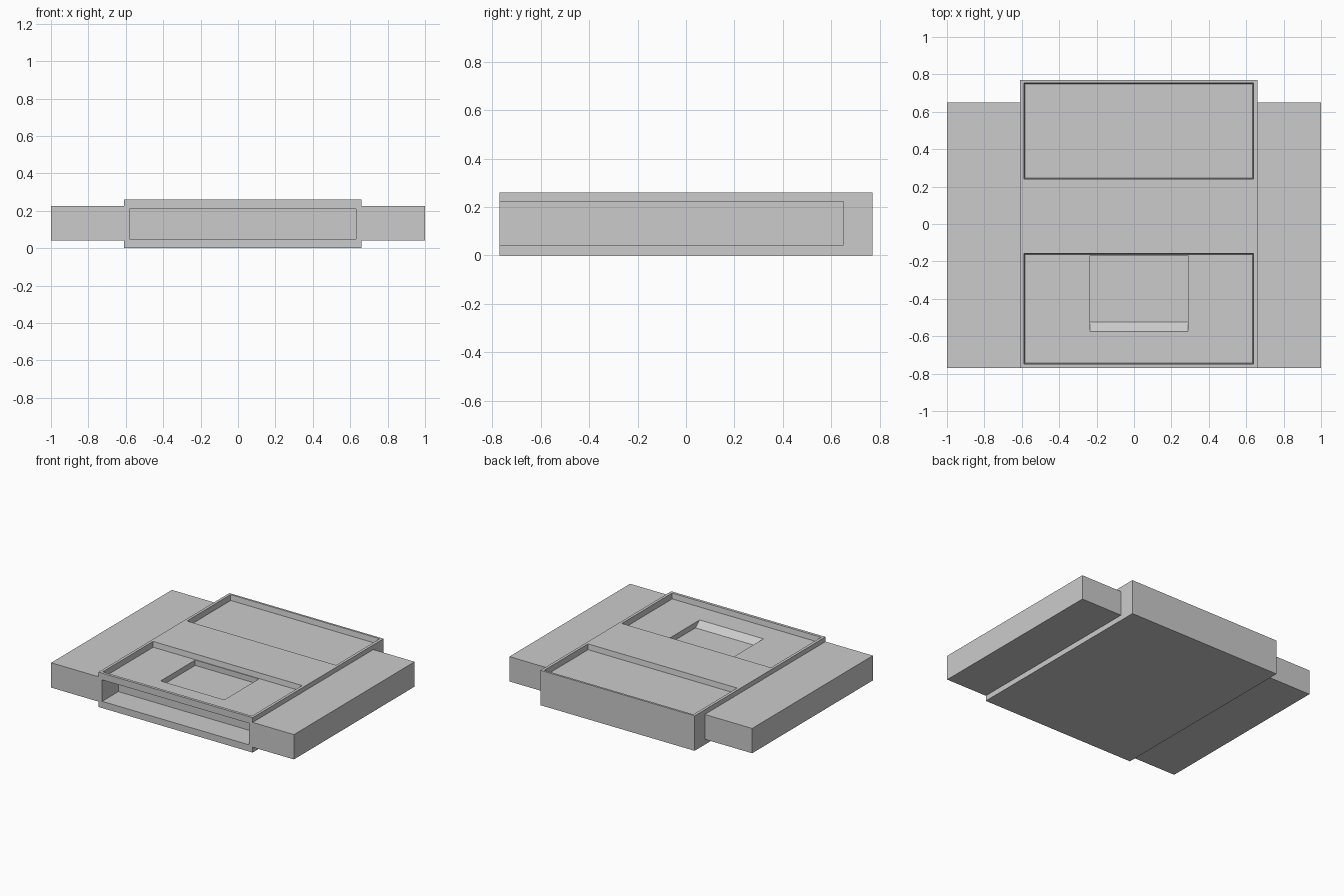
import bpy, bmesh

if "Cube" in bpy.data.objects:
    bpy.data.objects.remove(bpy.data.objects["Cube"])


def prism(name, profile, x0, x1, inset=0.0):
    """Extrude a (y, z) profile along x."""
    bm = bmesh.new()
    a = [bm.verts.new((x0, y, z)) for y, z in profile]
    b = [bm.verts.new((x1, y, z)) for y, z in profile]
    bm.faces.new(a)
    bm.faces.new(b)
    n = len(profile)
    for i in range(n):
        j = (i + 1) % n
        bm.faces.new((a[i], a[j], b[j], b[i]))
    # Narrow the lower end for slightly drafted pockets
    if inset:
        cx = (x0 + x1) / 2
        cy = sum(p[0] for p in profile) / n
        zmin = min(p[1] for p in profile)
        for v in bm.verts:
            if abs(v.co.z - zmin) < 1e-6:
                v.co.x += inset if v.co.x < cx else -inset
                v.co.y += inset if v.co.y < cy else -inset
    bmesh.ops.recalc_face_normals(bm, faces=bm.faces)
    mesh = bpy.data.meshes.new(name)
    bm.to_mesh(mesh)
    bm.free()
    obj = bpy.data.objects.new(name, mesh)
    bpy.context.collection.objects.link(obj)
    return obj


def box(name, x0, x1, y0, y1, z0, z1, inset=0.0):
    return prism(name, [(y0, z0), (y1, z0), (y1, z1), (y0, z1)], x0, x1, inset)


def cut(obj, cutter):
    mod = obj.modifiers.new("cut", 'BOOLEAN')
    mod.operation = 'DIFFERENCE'
    mod.solver = 'EXACT'
    mod.object = cutter
    cutter.hide_render = True
    bpy.context.view_layer.objects.active = obj
    bpy.ops.object.modifier_apply(modifier=mod.name)
    bpy.data.objects.remove(cutter, do_unlink=True)


TOP, FLOOR = 0.26, 0.22

# Central body
body = box("central_body", -0.61, 0.66, -0.77, 0.77, 0, TOP)

# Shallow trays in the top
cut(body, box("back_tray_cutter", -0.592, 0.642, 0.238, 0.757, FLOOR, 0.28, 0.008))
cut(body, box("front_tray_cutter", -0.592, 0.642, -0.752, -0.155, FLOOR, 0.28, 0.008))

# Pocket in the front tray with a sloped front edge
cut(body, prism("pocket_cutter", [(-0.575, FLOOR), (-0.525, 0.18), (-0.168, 0.18),
                                  (-0.168, 0.24), (-0.575, 0.24)], -0.235, 0.29))

# Slot opening in the front face
cut(body, box("front_slot_cutter", -0.58, 0.63, -0.80, -0.58, 0.05, 0.21))

# Side wings
box("left_wing", -1.0, -0.61, -0.77, 0.65, 0.04, 0.225)
box("right_wing", 0.66, 1.0, -0.77, 0.65, 0.04, 0.225)
